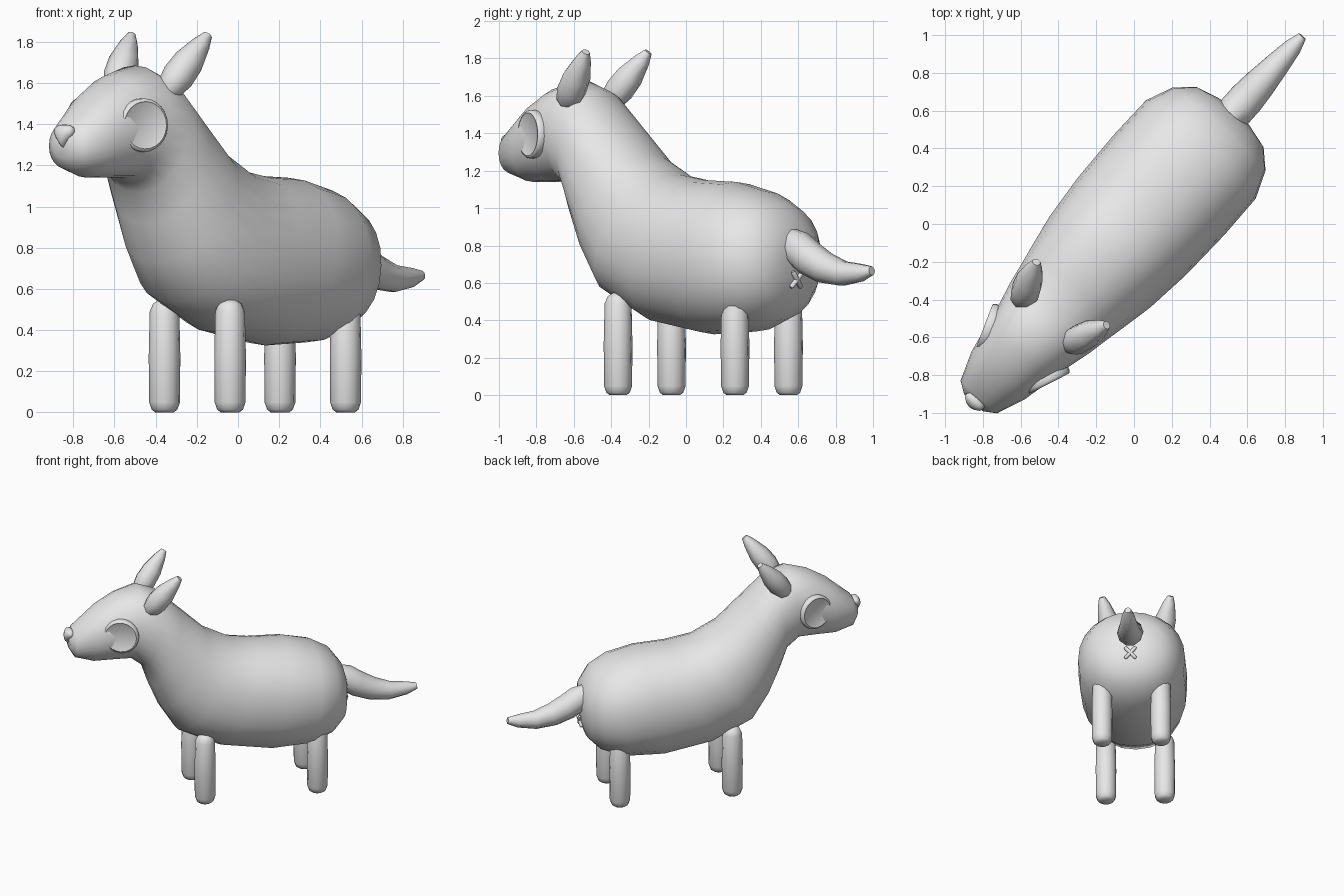
import bpy, bmesh
from math import radians, cos, sin, pi, copysign
from mathutils import Matrix, Vector

if "Cube" in bpy.data.objects:
    bpy.data.objects.remove(bpy.data.objects["Cube"])

TURN = Matrix.Rotation(radians(-41.9), 4, "Z")

grey = bpy.data.materials.new("plain grey")
grey.use_nodes = True
grey.diffuse_color = (0.8, 0.8, 0.8, 1)
grey.node_tree.nodes["Principled BSDF"].inputs["Base Color"].default_value = (0.8, 0.8, 0.8, 1)


def finish(name, bm, angle=50):
    """Turn the part to its heading and make a smooth shaded object."""
    bmesh.ops.recalc_face_normals(bm, faces=bm.faces)
    bm.transform(TURN)
    mesh = bpy.data.meshes.new(name)
    bm.to_mesh(mesh)
    bm.free()
    mesh.materials.append(grey)
    obj = bpy.data.objects.new(name, mesh)
    bpy.context.collection.objects.link(obj)
    bpy.ops.object.select_all(action="DESELECT")
    obj.select_set(True)
    bpy.context.view_layer.objects.active = obj
    bpy.ops.object.shade_smooth_by_angle(angle=radians(angle))
    return obj


def loft(name, rings, angle=50):
    """Skin closed rings of points and cap both ends."""
    bm = bmesh.new()
    loops = [[bm.verts.new(p) for p in ring] for ring in rings]
    n = len(loops[0])
    for a, b in zip(loops, loops[1:]):
        for i in range(n):
            j = (i + 1) % n
            bm.faces.new((a[i], a[j], b[j], b[i]))
    bm.faces.new(loops[0])
    bm.faces.new(loops[-1])
    return finish(name, bm, angle)


def oval(centre, side, up, n, power=1.0):
    """Ring around centre; power below one makes it squarer."""
    ring = []
    for i in range(n):
        c, s = cos(2 * pi * i / n), sin(2 * pi * i / n)
        ring.append(centre + side * copysign(abs(c) ** power, c)
                    + up * copysign(abs(s) ** power, s))
    return ring


def lathe(name, base, tip, profile, n=12, angle=50):
    """Round part along base-tip; profile holds (distance share, radius)."""
    base, tip = Vector(base), Vector(tip)
    axis = tip - base
    side = axis.orthogonal().normalized()
    up = axis.normalized().cross(side)
    return loft(name, [oval(base + axis * t, side * r, up * r, n) for t, r in profile], angle)


# Body, neck and head: top y, top z, bottom y, bottom z, half width
sections = [
    (-1.275, 1.34, -1.265, 1.24, 0.07),
    (-1.23, 1.41, -1.23, 1.18, 0.13),
    (-1.05, 1.56, -1.10, 1.14, 0.19),
    (-0.91, 1.64, -0.95, 1.14, 0.22),
    (-0.75, 1.685, -0.82, 1.14, 0.25),
    (-0.61, 1.63, -0.73, 1.07, 0.28),
    (-0.45, 1.48, -0.68, 0.92, 0.30),
    (-0.24, 1.28, -0.60, 0.73, 0.33),
    (-0.05, 1.18, -0.48, 0.54, 0.36),
    (0.13, 1.15, -0.17, 0.39, 0.385),
    (0.36, 1.14, 0.20, 0.325, 0.395),
    (0.56, 1.09, 0.50, 0.34, 0.39),
    (0.69, 1.02, 0.66, 0.40, 0.33),
    (0.77, 0.91, 0.75, 0.49, 0.24),
    (0.80, 0.80, 0.79, 0.61, 0.11),
]
rings = []
for ty, tz, by, bz, half in sections:
    top, bottom = Vector((0, ty, tz)), Vector((0, by, bz))
    rings.append(oval((top + bottom) / 2, Vector((half, 0, 0)), (top - bottom) / 2, 24, 0.93))
loft("body", rings, 80)

# Tail: y, z, radius along a drooping curve
tail_path = [(0.74, 0.83, 0.07), (0.80, 0.79, 0.095), (0.89, 0.73, 0.095), (1.00, 0.68, 0.085),
             (1.13, 0.65, 0.068), (1.26, 0.655, 0.048), (1.335, 0.665, 0.024)]
spine = [Vector((0, y, z)) for y, z, r in tail_path]
rings = []
for i, (y, z, r) in enumerate(tail_path):
    along = spine[min(i + 1, len(spine) - 1)] - spine[max(i - 1, 0)]
    up = Vector((1, 0, 0)).cross(along.normalized())
    rings.append(oval(spine[i], Vector((r, 0, 0)), up * r, 10))
loft("tail", rings, 60)

# Crossed mark under the tail
for k in (-1, 1):
    lathe("cross_bar", (-0.04 * k, 0.79, 0.575), (0.04 * k, 0.805, 0.66),
          [(0, 0.008), (0.1, 0.014), (0.9, 0.014), (1, 0.008)], 8)

# Nose: ball narrowed towards the bottom
bm = bmesh.new()
bmesh.ops.create_uvsphere(bm, u_segments=12, v_segments=8, radius=1)
for v in bm.verts:
    width = 0.045 + 0.04 * v.co.z
    v.co = Vector((v.co.x * width * 1.1, -1.262 + v.co.y * 0.042, 1.342 + v.co.z * 0.057))
finish("nose", bm, 60)

# Paired parts
leg_profile = [(0, 0.045), (0.025, 0.063), (0.09, 0.075), (0.5, 0.077), (0.9, 0.072),
               (0.97, 0.055), (1, 0.03)]
ear_profile = [(0, 0.035), (0.1, 0.065), (0.3, 0.08), (0.55, 0.075), (0.85, 0.045), (1, 0.022)]
eye_profile = [(0, 0.118), (0.4, 0.13), (0.8, 0.13), (0.95, 0.124), (1, 0.115), (0.94, 0.108)]
for side, word in ((1, "left"), (-1, "right")):
    for y, place in ((-0.296, "front"), (0.544, "rear")):
        lathe(f"{place}_{word}_leg", (0.214 * side, y, 0), (0.214 * side, y, 0.545), leg_profile)
    lathe(f"{word}_ear", (0.165 * side, -0.715, 1.545), (0.25 * side, -0.495, 1.835), ear_profile, 8)
    lathe(f"{word}_eye", (0.165 * side, -0.905, 1.395), (0.23 * side, -0.93, 1.395),
          eye_profile, 24, 40)
